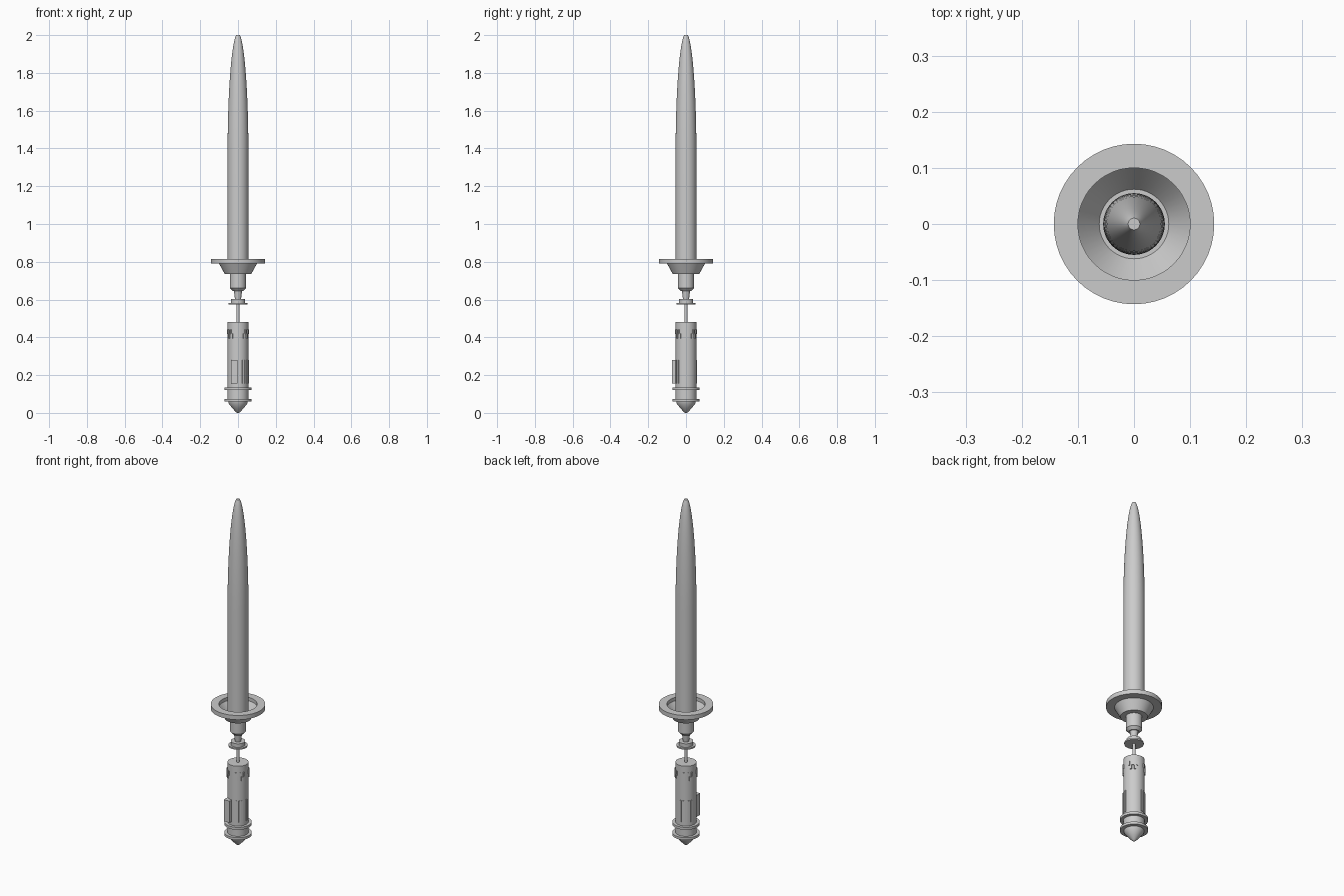
import bpy, math
from math import cos, sin, radians, pi

if "Cube" in bpy.data.objects:
    bpy.data.objects.remove(bpy.data.objects["Cube"])

grey = bpy.data.materials.new("plain_grey")
grey.diffuse_color = (0.6, 0.6, 0.6, 1)
grey.use_nodes = True
grey.node_tree.nodes["Principled BSDF"].inputs["Base Color"].default_value = grey.diffuse_color


def make(name, verts, faces, smooth=True):
    me = bpy.data.meshes.new(name)
    me.from_pydata(verts, [], faces)
    me.materials.append(grey)
    ob = bpy.data.objects.new(name, me)
    bpy.context.collection.objects.link(ob)
    if smooth:
        bpy.ops.object.select_all(action='DESELECT')
        ob.select_set(True)
        bpy.context.view_layer.objects.active = ob
        bpy.ops.object.shade_smooth_by_angle(angle=radians(30))
    return ob


def lathe(name, prof, n=48):
    """Spin (radius, z) points, bottom to top round the outside, capped at both ends."""
    verts = [(r * cos(2 * pi * i / n), r * sin(2 * pi * i / n), z)
             for r, z in prof for i in range(n)]
    faces = [(k * n + i, k * n + (i + 1) % n, (k + 1) * n + (i + 1) % n, (k + 1) * n + i)
             for k in range(len(prof) - 1) for i in range(n)]
    faces.append(tuple(reversed(range(n))))
    last = (len(prof) - 1) * n
    faces.append(tuple(range(last, last + n)))
    return make(name, verts, faces)


def block(name, boxes):
    """Boxes given as (angle in degrees, r0, r1, half width, z0, z1), offset sideways by s."""
    verts, faces = [], []
    for a, r0, r1, w, z0, z1, s in boxes:
        c, d, b = cos(radians(a)), sin(radians(a)), len(verts)
        for z in (z0, z1):
            for r, t in ((r0, -w), (r1, -w), (r1, w), (r0, w)):
                verts.append((r * c - (t + s) * d, r * d + (t + s) * c, z))
        faces += [tuple(b + i for i in f) for f in
                  ((3, 2, 1, 0), (4, 5, 6, 7), (0, 1, 5, 4), (1, 2, 6, 5), (2, 3, 7, 6), (3, 0, 4, 7))]
    return make(name, verts, faces, False)


# Blade: straight shaft with a long rounded taper
taper = []
for k in range(17):
    t = k / 16 * radians(79)
    taper.append((0.055 * cos(t), 1.38 + 0.62 * sin(t) / sin(radians(79))))
lathe("blade", [(0.055, 0.745)] + taper)

# Guard: hollow dish with a flat rim on a neck
lathe("guard", [(0.028, 0.645), (0.042, 0.66), (0.042, 0.735), (0.07, 0.735), (0.1, 0.79),
                (0.143, 0.79), (0.143, 0.815), (0.1, 0.815), (0.1, 0.795), (0.062, 0.745)])

# Connector under the guard, and the thin rod to the handle
lathe("connector", [(0.05, 0.573), (0.05, 0.581), (0.038, 0.581), (0.038, 0.602),
                    (0.016, 0.602), (0.022, 0.648)])
lathe("rod", [(0.008, 0.47), (0.008, 0.58)], 16)

# Handle
lathe("handle", [(0.055, 0.06), (0.055, 0.48)])
for name, z in (("lower_ring", 0.06), ("upper_ring", 0.12)):
    lathe(name, [(0.072, z), (0.072, z + 0.014), (0.05, z + 0.014)])
lathe("pommel", [(0.004, 0.0), (0.012, 0.005), (0.03, 0.025), (0.05, 0.05), (0.052, 0.062)])

# Staggered teeth in four groups around the top of the handle
teeth = []
for q in (45, 135, 225, 315):
    for k in range(-2, 3):
        z = 0.418 if k % 2 == 0 else 0.395
        teeth.append((q + k * 11, 0.05, 0.06, 0.0045, z, z + 0.024, 0))
block("handle_teeth", teeth)

# Grip ribs on two sides
ribs = [(a, 0.05, 0.058, 0.004, 0.155, 0.28, 0)
        for start in (-62, 95) for a in range(start, start + 61, 15)]
block("grip_ribs", ribs)

# Control box on the front
block("control_box", [(-90, 0.04, 0.075, 0.018, 0.155, 0.28, -0.02)])
